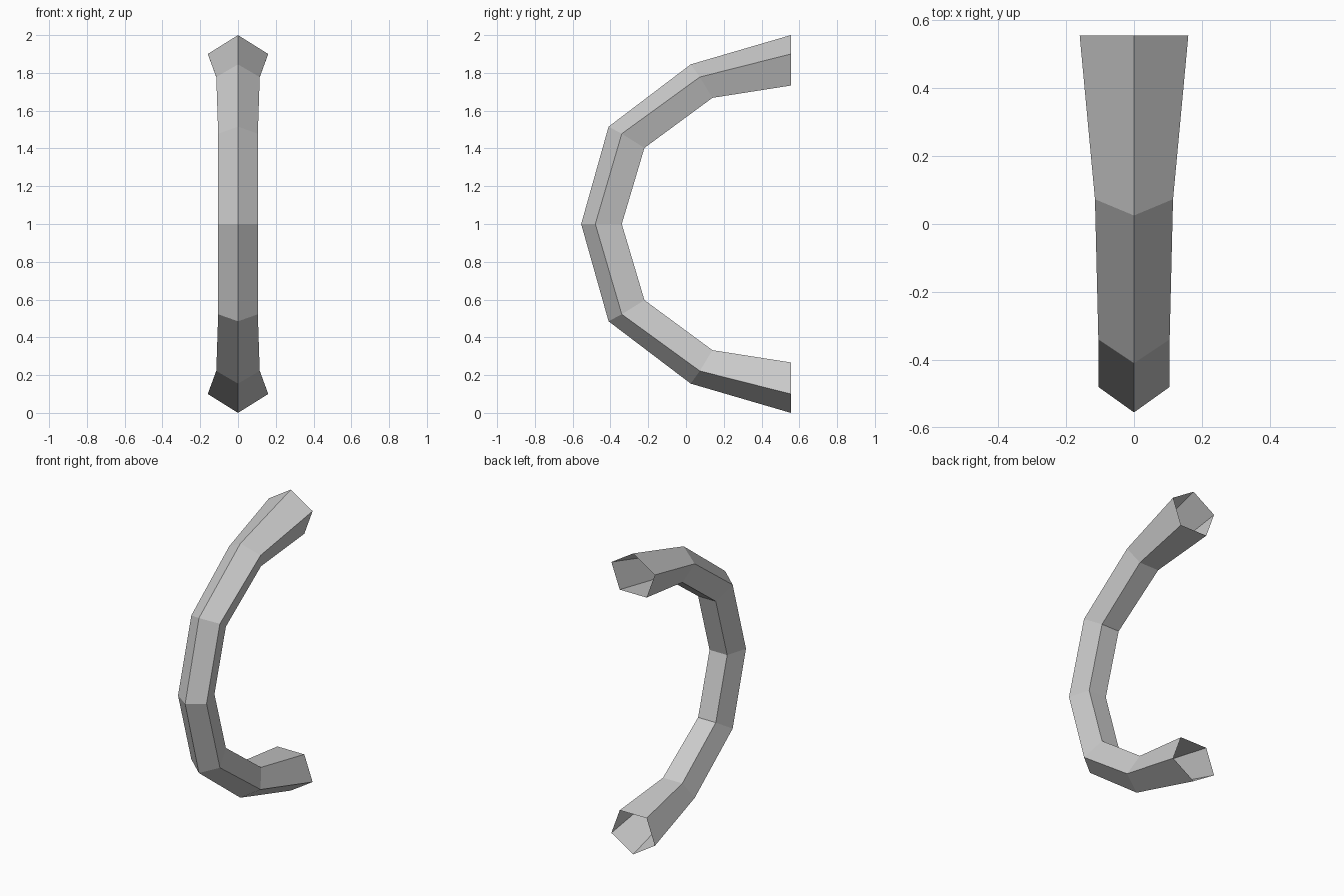
import bpy
import bmesh
from math import sin, radians

cube = bpy.data.objects.get("Cube")
if cube:
    bpy.data.objects.remove(cube, do_unlink=True)

# Single flat grey material
grey = bpy.data.materials.new("plain grey")
grey.use_nodes = True
colour = (0.6, 0.6, 0.6, 1)
grey.diffuse_color = colour
grey.node_tree.nodes["Principled BSDF"].inputs["Base Color"].default_value = colour

# Upper half stations: (y, z) of the outer ridge, side edges, inner edges; half width
upper = [
    ((-0.555, 1.0), (-0.48, 1.0), (-0.34, 1.0), 0.105),
    ((-0.41, 1.515), (-0.34, 1.478), (-0.22, 1.403), 0.105),
    ((0.025, 1.845), (0.073, 1.778), (0.14, 1.668), 0.115),
    ((0.555, 2.0), (0.555, 1.9), (0.555, 1.733), 0.16),
]


def mirrored(station):
    """Reflect a station about the middle height."""
    return tuple((y, 2 - z) for y, z in station[:3]) + (station[3],)


stations = [mirrored(s) for s in reversed(upper[1:])] + upper
inner_ratio = sin(radians(36)) / sin(radians(72))


def pentagon(bm, station):
    """Five-sided ring with its ridge on the outside of the bend."""
    outer, side, inner, w = station
    points = [(0, outer), (w, side), (w * inner_ratio, inner),
              (-w * inner_ratio, inner), (-w, side)]
    return [bm.verts.new((x, y, z)) for x, (y, z) in points]


# Curved handle: open-ended pentagonal tube
bm = bmesh.new()
rings = [pentagon(bm, s) for s in stations]
for low, high in zip(rings, rings[1:]):
    for i in range(5):
        j = (i + 1) % 5
        bm.faces.new((low[i], low[j], high[j], high[i]))
bm.normal_update()

mesh = bpy.data.meshes.new("curved_handle")
bm.to_mesh(mesh)
bm.free()
mesh.materials.append(grey)
handle = bpy.data.objects.new("curved_handle", mesh)
bpy.context.collection.objects.link(handle)
